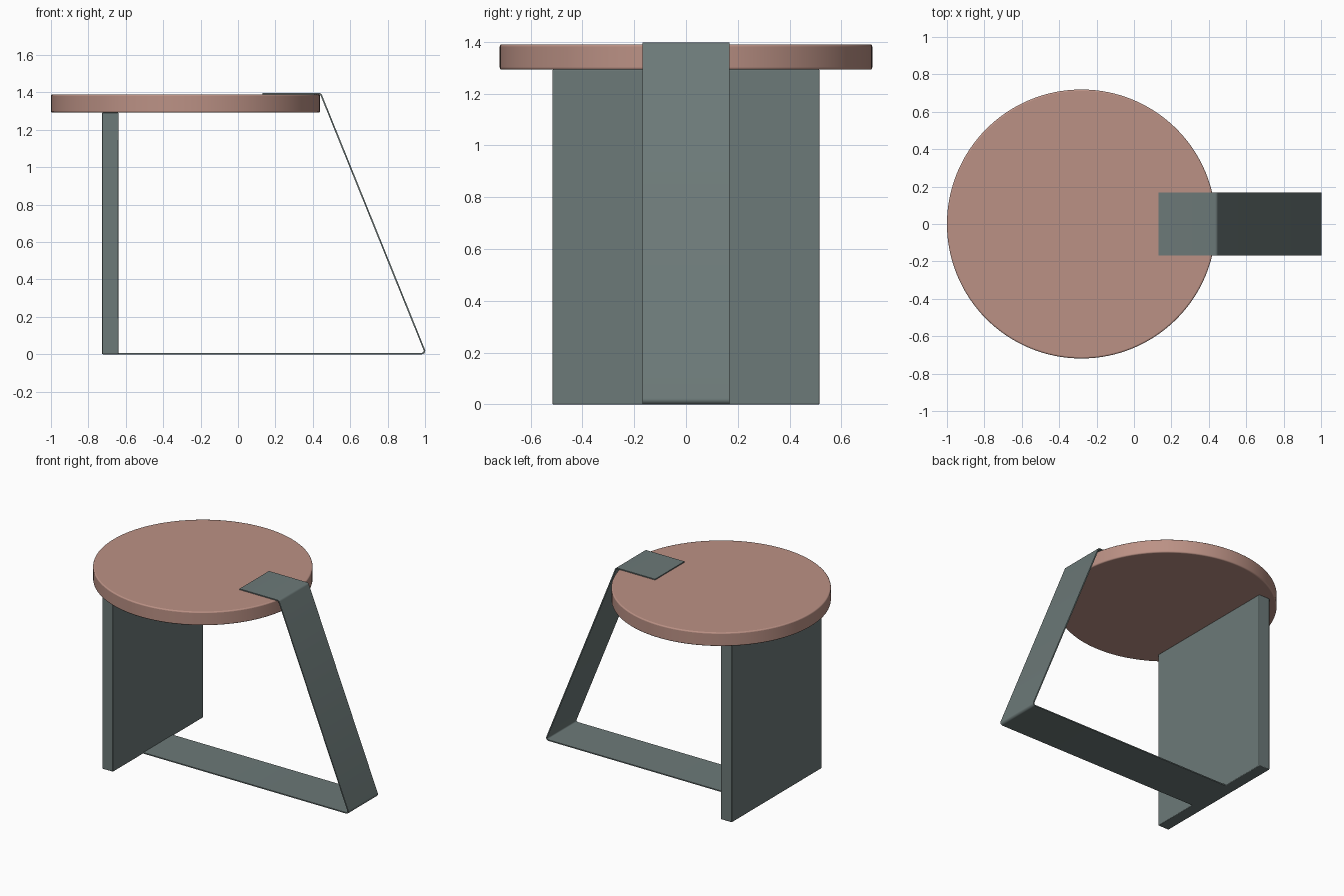
import bpy, bmesh, math
from mathutils import Vector

if "Cube" in bpy.data.objects:
    bpy.data.objects.remove(bpy.data.objects["Cube"])


def material(name, rgb):
    m = bpy.data.materials.new(name)
    m.diffuse_color = (*rgb, 1)
    m.use_nodes = True
    m.node_tree.nodes["Principled BSDF"].inputs["Base Color"].default_value = m.diffuse_color
    return m


CLAY = material("clay pink", (0.50, 0.285, 0.235))
SLATE = material("slate grey", (0.150, 0.192, 0.188))


def finish(name, bm, mat, bevel=0.0, segments=2):
    bmesh.ops.recalc_face_normals(bm, faces=bm.faces)
    me = bpy.data.meshes.new(name)
    bm.to_mesh(me)
    bm.free()
    ob = bpy.data.objects.new(name, me)
    bpy.context.collection.objects.link(ob)
    me.materials.append(mat)
    if bevel:
        b = ob.modifiers.new("soft edge", 'BEVEL')
        b.width, b.segments, b.limit_method = bevel, segments, 'ANGLE'
    bpy.ops.object.select_all(action='DESELECT')
    ob.select_set(True)
    bpy.context.view_layer.objects.active = ob
    bpy.ops.object.shade_smooth_by_angle(angle=math.radians(35))
    return ob


def fillet(path, r, n=6):
    """Round the inner corners of an open 2D path."""
    out = [path[0]]
    for a, p, b in zip(path, path[1:], path[2:]):
        u, v = (a - p).normalized(), (b - p).normalized()
        half = u.angle(v) / 2
        c = p + (u + v).normalized() * (r / math.sin(half))
        t = r / math.tan(half)
        s, e = p + u * t - c, p + v * t - c
        turn = s.angle(e)
        for i in range(n + 1):
            k = i / n
            d = (s * math.sin((1 - k) * turn) + e * math.sin(k * turn)) / math.sin(turn)
            out.append(c + d)
    out.append(path[-1])
    return out


# Round seat
bm = bmesh.new()
bmesh.ops.create_cone(bm, cap_ends=True, segments=128, radius1=0.719, radius2=0.719, depth=0.098)
bmesh.ops.translate(bm, verts=bm.verts, vec=(-0.281, 0, 1.341))
finish("seat", bm, CLAY, 0.008, 3)

# Upright panel leg
bm = bmesh.new()
bmesh.ops.create_cube(bm, size=1)
bmesh.ops.scale(bm, verts=bm.verts, vec=(0.087, 1.03, 1.293))
bmesh.ops.translate(bm, verts=bm.verts, vec=(-0.683, 0, 0.6465))
finish("panel_leg", bm, SLATE, 0.004)

# Bent metal strap: floor bar, sloping leg and tab over the seat
T, W = 0.008, 0.168
line = fillet([Vector(p) for p in
               ((-0.645, 0.004), (1.004, 0.004), (0.442, 1.393), (0.13, 1.393))], 0.014)
left, right = [], []
for i, p in enumerate(line):
    d = (line[min(i + 1, len(line) - 1)] - line[max(i - 1, 0)]).normalized()
    n = Vector((-d.y, d.x)) * T / 2
    left.append(p + n)
    right.append(p - n)
bm = bmesh.new()
rings = [[bm.verts.new((q.x, y, q.y)) for q, y in ((l, -W), (l, W), (r, W), (r, -W))]
         for l, r in zip(left, right)]
for a, b in zip(rings, rings[1:]):
    for j in range(4):
        k = (j + 1) % 4
        bm.faces.new((a[j], a[k], b[k], b[j]))
bm.faces.new(rings[0])
bm.faces.new(rings[-1])
finish("strap_leg", bm, SLATE)
